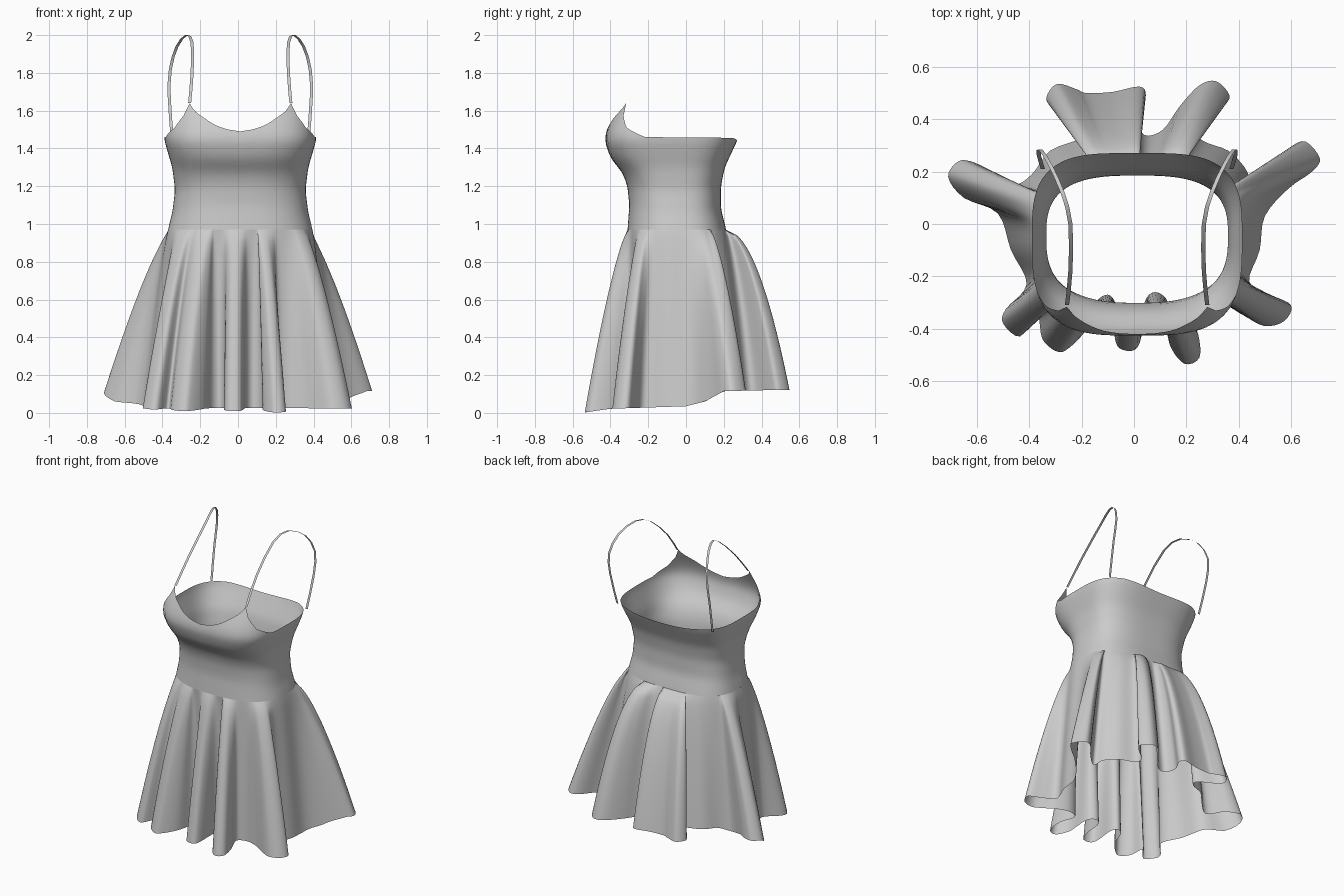
import bpy
import math
from mathutils import Vector

cube = bpy.data.objects.get("Cube")
if cube:
    bpy.data.objects.remove(cube)

WAIST_Z = 0.97
MID_X, MID_Y = 0.012, -0.05

cloth = bpy.data.materials.new("grey cloth")
cloth.use_nodes = True
grey = (0.6, 0.6, 0.6, 1)
cloth.diffuse_color = grey
cloth.node_tree.nodes["Principled BSDF"].inputs["Base Color"].default_value = grey


def table(points, value):
    """Piecewise interpolation through (key, value) pairs."""
    if value <= points[0][0]:
        return points[0][1]
    for (a, p), (b, q) in zip(points, points[1:]):
        if value <= b:
            return p + (q - p) * (value - a) / (b - a)
    return points[-1][1]


def catmull(p0, p1, p2, p3, t):
    return 0.5 * (2 * p1 + (p2 - p0) * t + (2 * p0 - 5 * p1 + 4 * p2 - p3) * t * t
                  + (3 * p1 - p0 - 3 * p2 + p3) * t ** 3)


def smooth_curve(points, steps, closed):
    pts = [Vector(p) for p in points]
    n = len(pts)
    pick = (lambda i: pts[i % n]) if closed else (lambda i: pts[max(0, min(n - 1, i))])
    out = [catmull(*(pick(i + k) for k in (-1, 0, 1, 2)), s / steps)
           for i in range(n if closed else n - 1) for s in range(steps)]
    return out if closed else out + [pts[-1]]


def sheet(name, rows, closed=True):
    """Skin a grid of rows into one smooth open sheet."""
    n = len(rows[0])
    faces = []
    for r in range(len(rows) - 1):
        for c in range(n if closed else n - 1):
            d = (c + 1) % n
            faces.append((r * n + c, r * n + d, (r + 1) * n + d, (r + 1) * n + c))
    mesh = bpy.data.meshes.new(name)
    mesh.from_pydata([v for row in rows for v in row], [], faces)
    mesh.materials.append(cloth)
    mesh.shade_smooth()
    obj = bpy.data.objects.new(name, mesh)
    bpy.context.collection.objects.link(obj)
    return obj


# Body profiles by height, and the neckline by angle from the front
WIDTH = [(0.96, 0.385), (1.06, 0.36), (1.18, 0.345), (1.3, 0.36), (1.4, 0.39),
         (1.46, 0.405), (1.64, 0.37)]
FRONT = [(0.96, 0.31), (1.1, 0.30), (1.2, 0.31), (1.27, 0.335), (1.35, 0.40),
         (1.44, 0.43), (1.5, 0.42), (1.57, 0.39), (1.64, 0.35)]
BACK = [(0.96, 0.215), (1.08, 0.185), (1.2, 0.185), (1.3, 0.205), (1.46, 0.28)]
FRONT_ROUND = [(1, 0.8), (1.2, 0.74), (1.42, 0.61)]
BACK_ROUND = [(1, 0.7), (1.2, 0.68), (1.42, 0.61)]
NECK = [(0, 1.49), (10, 1.525), (18, 1.56), (29, 1.6), (36, 1.64), (42, 1.575),
        (54, 1.51), (75, 1.46), (150, 1.455), (180, 1.44)]


def soft(profile, z):
    """Profile value averaged over a short height range."""
    return sum(table(profile, z + 0.02 * k) for k in (-1, 0, 1)) / 3


def section(facing, z):
    """Half width, depth and roundness of the front or back half."""
    if facing > 0:
        return soft(WIDTH, z), soft(FRONT, z) + MID_Y, table(FRONT_ROUND, z)
    return soft(WIDTH, z), soft(BACK, z) - MID_Y, table(BACK_ROUND, z)


def body(angle, z):
    """Rounded-box cross-section; angle 0 faces the front."""
    s, c = math.sin(angle), math.cos(angle)
    width, depth, power = section(c, z)
    x = math.copysign(abs(s) ** power, s) * width
    y = -math.copysign(abs(c) ** power, c) * depth
    return Vector((MID_X + x, MID_Y + y, z))


def waist(direction):
    """Waist point that lies straight out in a compass direction."""
    s, c = math.sin(direction), math.cos(direction)
    width, depth, power = section(c, WAIST_Z)
    u = math.copysign(abs(s / width) ** (1 / power), s)
    v = math.copysign(abs(c / depth) ** (1 / power), c)
    return body(math.atan2(u, v), WAIST_Z)


# Bodice
COLUMNS, ROWS = 120, 22
rows = []
for r in range(ROWS + 1):
    row = []
    for c in range(COLUMNS):
        turn = 360 * c / COLUMNS
        top = table(NECK, min(turn, 360 - turn))
        row.append(body(math.radians(turn), WAIST_Z + (top - WAIST_Z) * r / ROWS))
    rows.append(row)
sheet("bodice", rows)

# Skirt: the waist oval falls into a deeply folded hem
HEM = [(-.075, -.42), (-.055, -.475), (.005, -.48), (.03, -.42), (.04, -.3), (.08, -.26),
       (.13, -.3), (.13, -.42), (.145, -.48), (.195, -.535), (.25, -.51), (.245, -.42),
       (.21, -.32), (.27, -.29), (.35, -.31), (.42, -.35), (.5, -.39), (.575, -.37),
       (.6, -.31), (.52, -.27), (.44, -.22), (.48, -.1), (.5, .03), (.59, .135),
       (.68, .2), (.71, .25), (.655, .315), (.595, .29), (.53, .21), (.46, .16),
       (.42, .22), (.36, .28), (.26, .32), (.25, .37), (.335, .445), (.365, .49),
       (.315, .545), (.25, .53), (.175, .45), (.11, .36), (.04, .34), (.01, .41),
       (.045, .49), (.02, .525), (-.08, .505), (-.18, .5), (-.22, .515), (-.295, .535),
       (-.335, .48), (-.3, .435), (-.2, .38), (-.2, .33), (-.32, .28), (-.39, .19),
       (-.46, .15), (-.55, .2), (-.61, .235), (-.67, .24), (-.71, .18), (-.65, .1),
       (-.52, .04), (-.47, -.1), (-.41, -.23), (-.49, -.325), (-.5, -.38), (-.435, -.43),
       (-.37, -.35), (-.35, -.44), (-.295, -.487), (-.25, -.475), (-.18, -.4),
       (-.145, -.3), (-.1, -.27), (-.07, -.31)]
HEM_Z = [(-0.53, 0.003), (-0.4, 0.022), (0, 0.035), (0.1, 0.06), (0.2, 0.115), (0.5, 0.122)]
hem = smooth_curve(HEM, 4, True)

# Unwrapped and evened-out directions pair each hem point with a waist point
angles = []
for p in hem:
    a = math.atan2(p.x - MID_X, MID_Y - p.y)
    if angles:
        a += math.tau * round((angles[-1] - a) / math.tau)
    angles.append(a)
count = len(hem)
for _ in range(30):
    angles = [(angles[i - 1] - (math.tau if i == 0 else 0) + angles[i]
               + angles[(i + 1) % count] + (math.tau if i == count - 1 else 0)) / 3
              for i in range(count)]

FALL = 28
FLARE = [(-0.3, 0.73), (0, 0.78), (0.25, 0.77), (0.45, 0.5)]
rows = []
for r in range(FALL + 1):
    t = 1 - r / FALL
    row = []
    for p, a in zip(hem, angles):
        start = waist(a)
        flare = t ** table(FLARE, p.y)
        low = table(HEM_Z, p.y)
        row.append((start.x + (p.x - start.x) * flare, start.y + (p.y - start.y) * flare,
                    WAIST_Z + (low - WAIST_Z) * t))
    rows.append(row)
sheet("skirt", rows)

# Shoulder straps: thin flat ribbons from bust peak to back edge
STRAP = [(.268, -.31, 1.64), (.255, -.18, 1.8), (.255, 0, 1.96), (.285, .12, 2),
         (.335, .23, 1.94), (.37, .285, 1.82), (.376, .265, 1.67), (.36, .21, 1.45)]
path = smooth_curve(STRAP, 2, False)
for name, side in (("left_strap", 1), ("right_strap", -1)):
    edges = [[(MID_X + side * (p.x + w), p.y, p.z) for p in path]
             for w in (-0.008 * side, 0.008 * side)]
    sheet(name, edges, closed=False)
